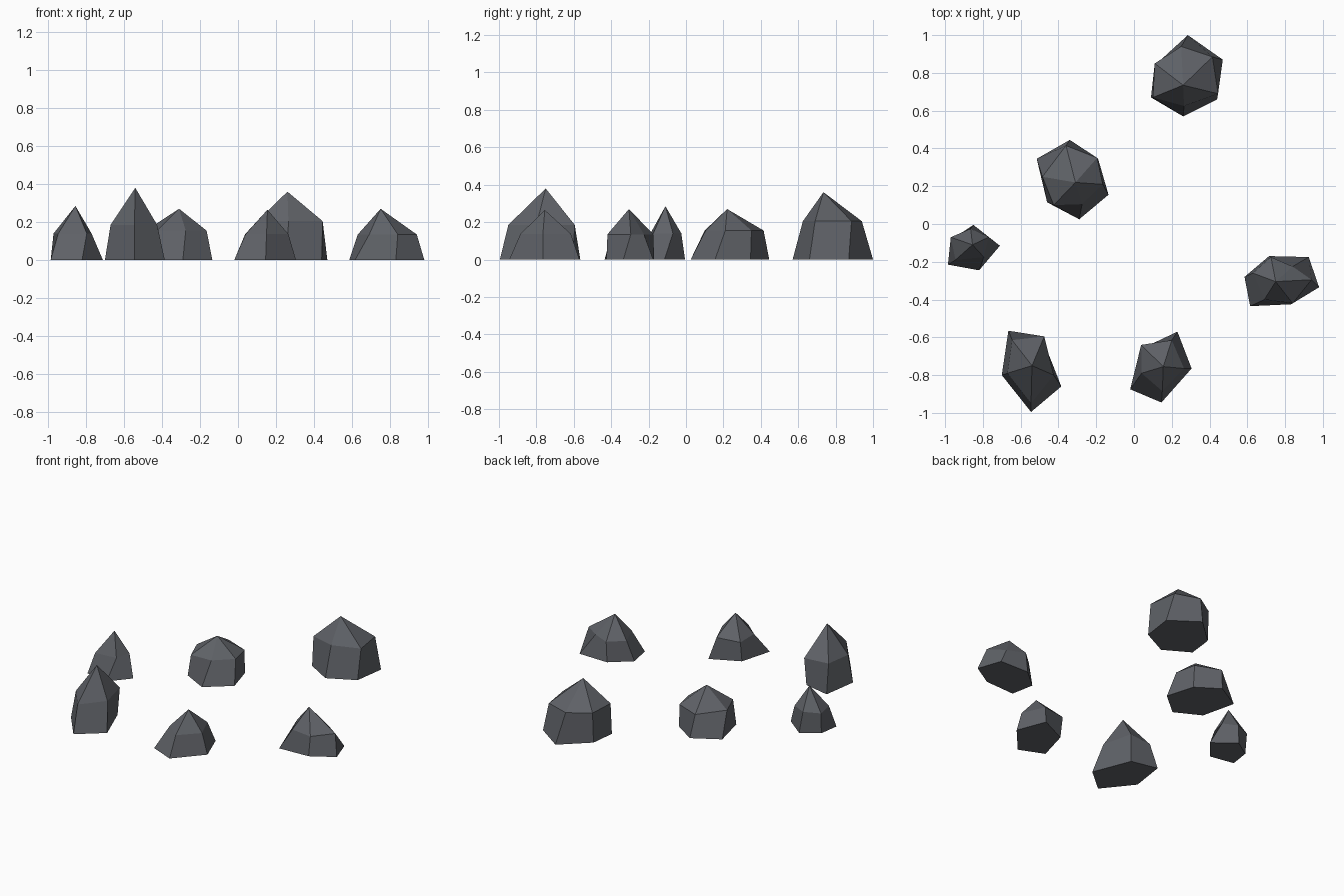
import bpy
import bmesh

# dark slate material shared by all rocks
stone = bpy.data.materials.new("dark_stone")
stone.diffuse_color = (0.115, 0.122, 0.137, 1)


def rock(name, apex, mid_z, base, mid):
    """Faceted stone: ground polygon, shoulder ring, pointed top."""
    bm = bmesh.new()
    low = [bm.verts.new((x, y, 0)) for x, y in base]
    high = [bm.verts.new((x, y, mid_z)) for x, y in mid]
    tip = bm.verts.new(apex)
    bm.faces.new(low)
    n = len(low)
    for i in range(n):
        j = (i + 1) % n
        bm.faces.new((low[i], low[j], high[j], high[i]))
        bm.faces.new((high[i], high[j], tip))
    bmesh.ops.recalc_face_normals(bm, faces=bm.faces)
    mesh = bpy.data.meshes.new(name)
    bm.to_mesh(mesh)
    bm.free()
    mesh.materials.append(stone)
    obj = bpy.data.objects.new(name, mesh)
    bpy.context.collection.objects.link(obj)
    return obj


# large back rock
rock("rock_back", (0.26, 0.735, 0.36), 0.205,
     [(0.285, 1.0), (0.47, 0.87), (0.44, 0.66), (0.26, 0.57), (0.09, 0.67), (0.11, 0.84)],
     [(0.25, 0.94), (0.415, 0.885), (0.445, 0.69), (0.265, 0.625), (0.10, 0.67), (0.11, 0.85)])

# middle rock
rock("rock_middle", (-0.31, 0.22, 0.27), 0.155,
     [(-0.34, 0.445), (-0.19, 0.345), (-0.135, 0.155), (-0.29, 0.025), (-0.46, 0.115), (-0.515, 0.345)],
     [(-0.36, 0.415), (-0.195, 0.35), (-0.165, 0.21), (-0.275, 0.105), (-0.425, 0.10), (-0.485, 0.25)])

# small left rock
rock("rock_left", (-0.855, -0.11, 0.285), 0.14,
     [(-0.85, -0.005), (-0.71, -0.115), (-0.82, -0.245), (-0.985, -0.215), (-0.965, -0.08)],
     [(-0.865, -0.025), (-0.77, -0.07), (-0.795, -0.175), (-0.945, -0.19), (-0.97, -0.07)])

# tall front left rock
rock("rock_front_left", (-0.54, -0.75, 0.38), 0.185,
     [(-0.665, -0.565), (-0.485, -0.605), (-0.385, -0.86), (-0.545, -0.995), (-0.70, -0.80)],
     [(-0.645, -0.615), (-0.475, -0.595), (-0.425, -0.80), (-0.545, -0.95), (-0.67, -0.79)])

# front centre rock
rock("rock_front_centre", (0.155, -0.755, 0.265), 0.137,
     [(0.23, -0.57), (0.305, -0.765), (0.145, -0.945), (-0.02, -0.875), (0.04, -0.66)],
     [(0.20, -0.615), (0.265, -0.765), (0.15, -0.885), (0.04, -0.79), (0.038, -0.64)])

# right rock
rock("rock_right", (0.75, -0.305, 0.27), 0.135,
     [(0.715, -0.17), (0.925, -0.175), (0.98, -0.335), (0.83, -0.425), (0.615, -0.435), (0.585, -0.28)],
     [(0.725, -0.175), (0.84, -0.225), (0.94, -0.295), (0.84, -0.42), (0.69, -0.40), (0.63, -0.26)])
